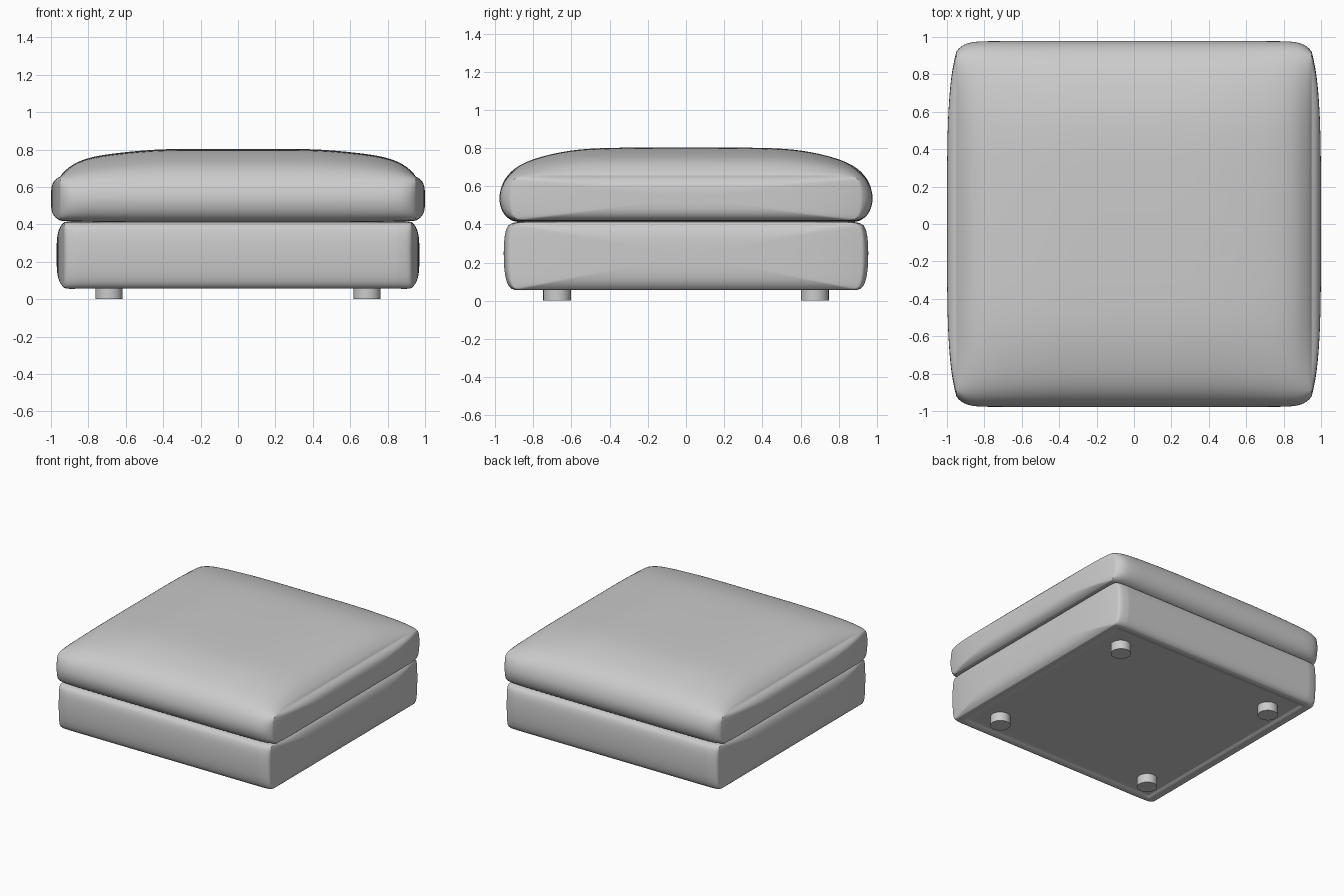
import bpy
import bmesh

old = bpy.data.objects.get("Cube")
if old:
    bpy.data.objects.remove(old, do_unlink=True)


def make_material(name, value):
    mat = bpy.data.materials.new(name)
    mat.use_nodes = True
    color = (value, value, value, 1)
    mat.diffuse_color = color
    mat.node_tree.nodes["Principled BSDF"].inputs["Base Color"].default_value = color
    return mat


fabric = make_material("grey fabric", 0.6)


def finish(obj, angle):
    obj.data.materials.append(fabric)
    bpy.ops.object.select_all(action="DESELECT")
    obj.select_set(True)
    bpy.context.view_layer.objects.active = obj
    bpy.ops.object.shade_smooth_by_angle(angle=angle)


def closed(half):
    """Mirror a half profile, bottom centre to top centre, into a loop."""
    return half + [(-y, z) for y, z in half[-2:0:-1]]


def blend(a, b, t):
    return a + (b - a) * t


def upholstered_block(name, middle, end, stations, seam, bulge, recess=None):
    """Loft the end profile into the middle one and close it with puffed panels."""
    middle, end = closed(middle), closed(end)
    count = len(end)
    centre_z = (end[0][1] + end[count // 2][1]) / 2
    bm = bmesh.new()
    crease = bm.edges.layers.float.new("crease_edge")
    # wrapped cover: each station is x, depth blend, height blend
    mirrored = [(-x, d, h) for x, d, h in stations] + stations[::-1]
    rings = []
    for x, d, h in mirrored:
        ring = []
        for (ey, ez), (my, mz) in zip(end, middle):
            ring.append(bm.verts.new((x, blend(ey, my, d), blend(ez, mz, h))))
        rings.append(ring)

    def bridge(first, second):
        for i in range(count):
            j = (i + 1) % count
            bm.faces.new((first[i], first[j], second[j], second[i]))

    for first, second in zip(rings, rings[1:]):
        bridge(first, second)
    # puffed side panels
    for side, rim in ((-1, rings[0]), (1, rings[-1])):
        previous = rim
        for s in (0.96, 0.9, 0.8, 0.6, 0.3):
            x = side * (seam + bulge * (1 - s ** 5))
            ring = [bm.verts.new((x, y * s, blend(centre_z, z, s))) for y, z in end]
            bridge(previous, ring)
            previous = ring
        tip = bm.verts.new((side * (seam + bulge), 0, centre_z))
        for i in range(count):
            bm.faces.new((previous[i], previous[(i + 1) % count], tip))
        for i in range(count):
            edge = bm.edges.get((rim[i], rim[(i + 1) % count]))
            edge[crease] = 0.8
    # raised floor under the block
    if recess:
        limit, height = recess
        for v in bm.verts:
            if abs(v.co.x) < limit and abs(v.co.y) < limit and v.co.z < height:
                v.co.z = height
    bmesh.ops.recalc_face_normals(bm, faces=bm.faces)
    mesh = bpy.data.meshes.new(name)
    bm.to_mesh(mesh)
    bm.free()
    obj = bpy.data.objects.new(name, mesh)
    bpy.context.collection.objects.link(obj)
    finish(obj, 0.7)
    sub = obj.modifiers.new("soft", "SUBSURF")
    sub.levels = sub.render_levels = 2


# seat cushion
upholstered_block(
    "seat_cushion",
    [(0, .41), (.5, .41), (.85, .41), (.91, .413), (.955, .45), (.976, .5),
     (.98, .55), (.965, .61), (.935, .66), (.885, .705), (.8, .745),
     (.65, .782), (.5, .8), (.25, .803), (0, .804)],
    [(0, .42), (.5, .42), (.85, .42), (.885, .423), (.91, .445), (.92, .5),
     (.922, .55), (.918, .6), (.91, .63), (.89, .648), (.8, .656),
     (.65, .656), (.5, .656), (.25, .656), (0, .656)],
    [(.95, 0, 0), (.938, .3, .13), (.91, .68, .3), (.87, .92, .5), (.8, 1, .68),
     (.7, 1, .81), (.55, 1, .92), (.4, 1, 1), (.15, 1, 1)],
    seam=.95, bulge=.05)

# lower box
upholstered_block(
    "base_box",
    [(0, .055), (.5, .055), (.84, .055), (.85, .055), (.875, .055), (.915, .057),
     (.94, .09), (.953, .16), (.956, .25), (.953, .33), (.94, .39),
     (.91, .414), (.8, .415), (.4, .415), (0, .415)],
    [(0, .06), (.5, .06), (.84, .06), (.85, .06), (.875, .06), (.9, .062),
     (.918, .09), (.925, .16), (.926, .25), (.925, .33), (.918, .39),
     (.9, .41), (.8, .413), (.4, .413), (0, .413)],
    [(.928, 0, 0), (.92, .4, .5), (.9, .7, 1), (.87, .9, 1), (.85, 1, 1),
     (.84, 1, 1), (.5, 1, 1), (.15, 1, 1)],
    seam=.928, bulge=.042, recess=(.86, .07))

# feet
for side, x in (("left", .69), ("right", -.69)):
    for end, y in (("front", -.675), ("back", .675)):
        bpy.ops.mesh.primitive_cylinder_add(vertices=32, radius=.073, depth=.08,
                                            location=(x, y, .04))
        foot = bpy.context.object
        foot.name = f"{end}_{side}_foot"
        finish(foot, 0.6)
